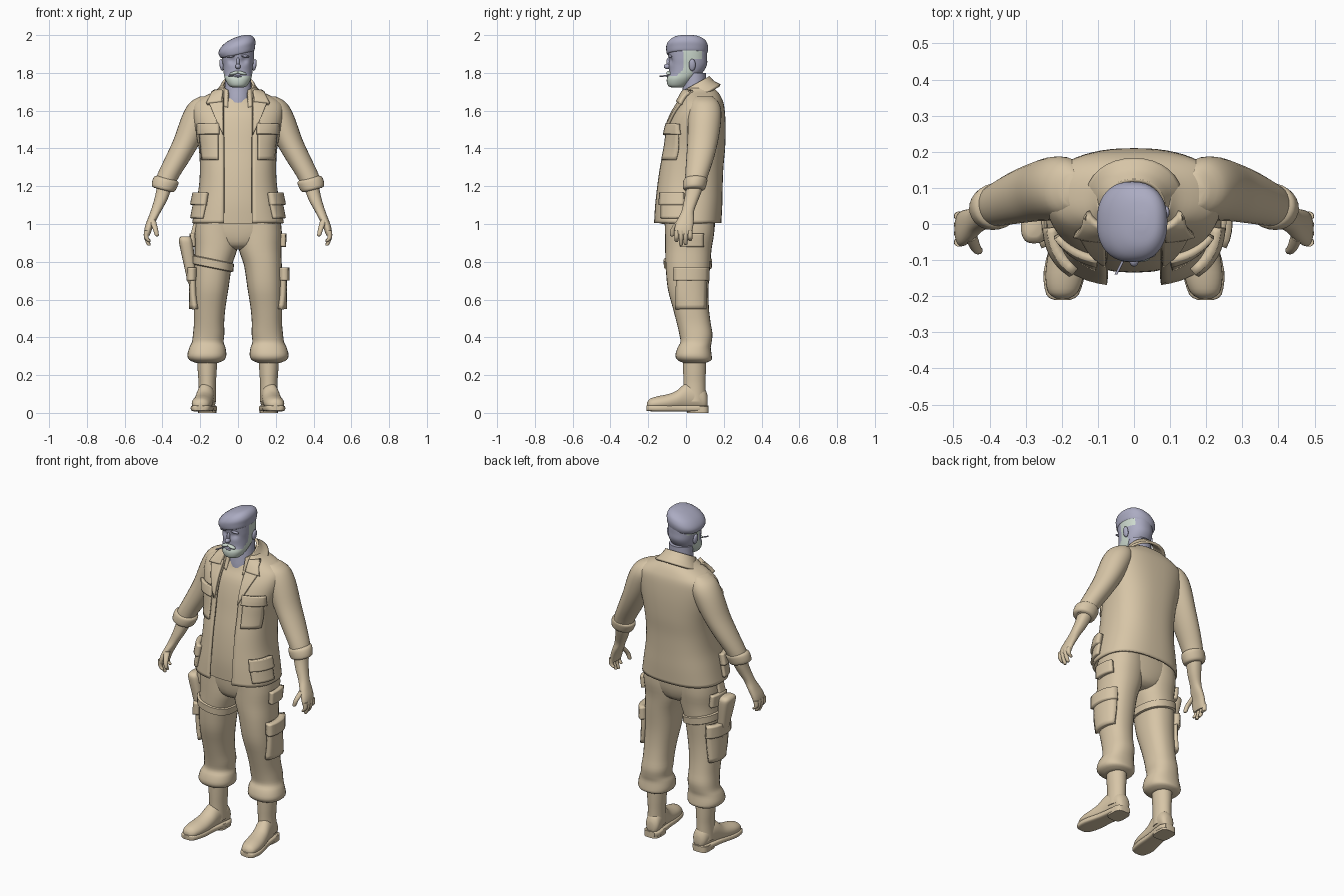
import bpy, bmesh, math
from mathutils import Vector, Matrix
from mathutils.bvhtree import BVHTree


def material(name, rgb):
    m = bpy.data.materials.new(name)
    m.diffuse_color = (*rgb, 1)
    return m


TAN = material("tan cloth", (0.68, 0.56, 0.385))
SKIN = material("blue grey", (0.41, 0.41, 0.54))
HAIR = material("pale green grey", (0.61, 0.70, 0.62))


def finish(name, bm, mat, mirror=False, recalc=True, solid=0, offset=-1):
    if recalc:
        bmesh.ops.recalc_face_normals(bm, faces=bm.faces)
    me = bpy.data.meshes.new(name)
    bm.to_mesh(me)
    bm.free()
    me.materials.append(mat)
    ob = bpy.data.objects.new(name, me)
    bpy.context.collection.objects.link(ob)
    if solid:
        s = ob.modifiers.new("Thickness", 'SOLIDIFY')
        s.thickness, s.offset = solid, offset
    if mirror:
        ob.modifiers.new("Mirror", 'MIRROR')
    return ob


def smooth_rings(rings, sub):
    """Catmull-Rom interpolation of ring tuples."""
    out = []
    for i in range(len(rings) - 1):
        p0, p1 = rings[max(i - 1, 0)], rings[i]
        p2, p3 = rings[i + 1], rings[min(i + 2, len(rings) - 1)]
        for k in range(sub):
            t = k / sub
            out.append([0.5 * (2 * b + (c - a) * t + (2 * a - 5 * b + 4 * c - d) * t * t
                               + (3 * b - a - 3 * c + d) * t ** 3)
                        for a, b, c, d in zip(p0, p1, p2, p3)])
    return out + [list(rings[-1])]


def loft(name, rings, mat=TAN, axis='z', seg=28, power=2.0, sub=3, gap=0, warp=None,
         mirror=False, solid=0):
    """Skin rings (t, centre1, centre2, radius1, radius2); gap leaves the front open."""
    bm = bmesh.new()
    rows = []
    for t, c1, c2, r1, r2 in smooth_rings(rings, sub):
        a0 = math.asin(min(gap / r1, 0.95) ** (power / 2)) if gap else 0
        n = seg + 1 if gap else seg
        row = []
        for j in range(n):
            a = a0 + (2 * math.pi - 2 * a0) * j / seg
            s, c = math.sin(a), -math.cos(a)
            u = c1 + r1 * math.copysign(abs(s) ** (2 / power), s)
            v = c2 + r2 * math.copysign(abs(c) ** (2 / power), c)
            co = Vector((u, v, t) if axis == 'z' else (u, t, v))
            row.append(bm.verts.new(warp(co) if warp else co))
        rows.append(row)
    for lo, hi in zip(rows, rows[1:]):
        for j in range(seg):
            k = (j + 1) % len(lo)
            bm.faces.new((lo[j], lo[k], hi[k], hi[j]))
    if not gap:
        bm.faces.new(rows[0][::-1])
        bm.faces.new(rows[-1])
    return finish(name, bm, mat, mirror, not gap, solid)


def ellipsoid(name, loc, size, mat, mirror=False, rot=0):
    bm = bmesh.new()
    m = Matrix.Translation(loc) @ Matrix.Rotation(rot, 4, 'Y') @ Matrix.Diagonal((*size, 1))
    bmesh.ops.create_uvsphere(bm, u_segments=16, v_segments=10, radius=1, matrix=m)
    return finish(name, bm, mat, mirror)


def patch(name, target, quad, axis, thick=0.012, mirror=True, sign=1, n=8):
    """Cloth plate with four corners, projected on the target surface."""
    me = target.data
    tree = BVHTree.FromPolygons([v.co for v in me.vertices], [tuple(p.vertices) for p in me.polygons])
    d = Vector((0, 1, 0)) if axis == 'y' else Vector((-sign, 0, 0))
    a, b, c, e = [Vector(q) for q in quad]
    bm = bmesh.new()
    g = []
    for i in range(n + 1):
        for j in range(n + 1):
            p = a.lerp(b, i / n).lerp(e.lerp(c, i / n), j / n)
            o = Vector((p.x, -1, p.y)) if axis == 'y' else Vector((sign, p.x, p.y))
            hit = tree.ray_cast(o, d)[0] or tree.find_nearest(o + d)[0]
            g.append(bm.verts.new(hit - d * thick * 0.5))
    for i in range(n):
        for j in range(n):
            k = i * (n + 1) + j
            bm.faces.new((g[k], g[k + 1], g[k + n + 2], g[k + n + 1]))
    return finish(name, bm, TAN, mirror, True, thick, 0)


def shear(k, axis, centre):
    def f(co):
        co.z += k * (co[axis] - centre)
        return co
    return f


# Boots
loft("boot_foot", [(-.206, .198, .04, .018, .016), (-.19, .197, .045, .04, .03), (-.15, .193, .05, .052, .038),
                   (-.10, .187, .055, .054, .043), (-.05, .18, .065, .05, .052), (0, .172, .085, .047, .072),
                   (.06, .163, .085, .046, .07), (.1, .158, .07, .04, .055), (.115, .157, .06, .02, .03)],
     axis='y', mirror=True)
loft("boot_shaft", [(.06, .165, .045, .048, .06), (.15, .163, .045, .046, .058), (.22, .163, .045, .05, .06),
                    (.32, .163, .045, .055, .062)], mirror=True)
loft("boot_sole", [(-.21, .199, .025, .022, .013), (-.195, .198, .025, .045, .016), (-.13, .192, .024, .058, .017),
                   (-.03, .176, .024, .05, .017), (.08, .16, .024, .05, .017), (.118, .157, .024, .03, .015)],
     axis='y', power=4, mirror=True)
loft("boot_heel", [(0, .163, .063, .048, .057), (.035, .163, .063, .048, .057)], power=3.5, sub=1, mirror=True)

# Trousers
leg = loft("trouser_leg", [(.265, .165, .045, .06, .06), (.28, .165, .045, .092, .09), (.305, .165, .04, .103, .096),
                           (.345, .162, .043, .096, .088), (.375, .16, .053, .084, .083), (.42, .155, .052, .083, .088),
                           (.48, .153, .04, .08, .09), (.56, .15, .025, .084, .096), (.66, .142, .011, .092, .108),
                           (.78, .132, .01, .1, .118), (.87, .116, .013, .113, .123), (.96, .115, .02, .117, .13),
                           (1.06, .11, .02, .11, .13)], power=2.3, mirror=True)
loft("trouser_hips", [(.865, 0, .02, .06, .07), (.89, 0, .018, .13, .11), (.96, 0, .02, .21, .13),
                      (1.06, 0, .02, .21, .135)], power=2.4)
patch("cargo_pocket", leg, [(-.05, .55), (.1, .55), (.105, .74), (-.05, .74)], 'x', .025)
patch("cargo_flap", leg, [(-.06, .70), (.11, .70), (.11, .77), (-.06, .77)], 'x', .04)
patch("hip_flap", leg, [(-.03, .88), (.09, .88), (.09, .95), (-.03, .95)], 'x', .025)

# Thigh holster and strap
loft("holster", [(.68, -.24, 0, .012, .02), (.69, -.243, 0, .022, .03), (.78, -.256, 0, .03, .04),
                 (.88, -.272, 0, .036, .052), (.92, -.278, 0, .035, .052), (.935, -.278, 0, .022, .035)], power=2.8)
loft("holster_strap", [(.765, -.134, .01, .1, .118), (.77, -.134, .01, .109, .127), (.81, -.132, .01, .111, .129),
                       (.815, -.132, .01, .1, .118)], sub=1, power=2.3, warp=shear(-.2, 0, -.134))
loft("holster_hanger", [(.90, -.25, 0, .012, .03), (1.04, -.215, 0, .012, .03)], sub=1, power=4)

# Shirt and neck
loft("shirt", [(1.0, 0, .01, .2, .14), (1.1, 0, .015, .19, .15), (1.2, 0, .02, .18, .15), (1.3, 0, .03, .175, .148),
               (1.4, 0, .045, .175, .145), (1.5, 0, .055, .18, .137), (1.58, 0, .062, .18, .122),
               (1.63, 0, .065, .13, .098), (1.665, 0, .06, .085, .08)], power=2.4)
loft("neck", [(1.58, 0, .05, .075, .078), (1.65, 0, .045, .073, .073), (1.72, 0, .045, .07, .062),
              (1.80, 0, .048, .068, .058)], SKIN)

# Jacket body with open front, collar and lapels
jacket = loft("jacket_body", [(1.005, 0, .007, .243, .18), (1.1, 0, .012, .225, .18), (1.2, 0, .018, .207, .176),
                              (1.3, 0, .027, .202, .171), (1.4, 0, .042, .208, .165), (1.5, 0, .053, .228, .157),
                              (1.58, 0, .067, .242, .14), (1.635, 0, .08, .236, .12), (1.67, 0, .082, .19, .105),
                              (1.70, 0, .078, .128, .09), (1.72, 0, .07, .1, .075)],
              seg=56, power=2.5, sub=4, gap=.075, solid=.012)
loft("jacket_collar", [(1.672, 0, .068, .135, .115), (1.705, 0, .058, .108, .094), (1.735, 0, .052, .092, .08),
                       (1.748, 0, .05, .086, .074)], gap=.055, power=2.1, solid=.014, warp=shear(.55, 1, .06))
patch("jacket_lapel", jacket, [(.078, 1.47), (.12, 1.56), (.155, 1.645), (.078, 1.67)], 'y', .016)
patch("collar_leaf", jacket, [(.085, 1.645), (.165, 1.635), (.13, 1.70), (.08, 1.705)], 'y', .024)
patch("chest_pocket", jacket, [(.105, 1.34), (.19, 1.34), (.205, 1.5), (.105, 1.5)], 'y', .01)
patch("chest_flap", jacket, [(.1, 1.475), (.212, 1.475), (.212, 1.53), (.1, 1.53)], 'y', .022)
patch("side_pocket", jacket, [(-.13, 1.03), (-.01, 1.03), (-.01, 1.12), (-.13, 1.12)], 'x', .016)
patch("side_flap", jacket, [(-.135, 1.10), (-.01, 1.10), (-.01, 1.165), (-.13, 1.165)], 'x', .03)

# Sleeves with rolled cuffs
loft("sleeve", [(1.19, .393, .045, .05, .052), (1.25, .372, .055, .06, .06), (1.35, .317, .075, .069, .073),
                (1.45, .265, .09, .075, .082), (1.55, .222, .098, .083, .088), (1.61, .198, .1, .08, .085),
                (1.65, .185, .098, .062, .07), (1.675, .17, .095, .03, .045)], mirror=True)
loft("sleeve_cuff", [(1.178, .397, .042, .045, .045), (1.186, .396, .043, .06, .058), (1.215, .387, .047, .066, .063),
                     (1.238, .379, .051, .064, .062), (1.248, .375, .053, .05, .05)], mirror=True,
     warp=shear(.25, 0, .39))

# Forearms, hands, fingers and thumbs
loft("forearm_and_palm", [(.94, .48, -.015, .013, .043), (.955, .479, -.015, .018, .047), (.99, .47, -.01, .022, .048),
                          (1.03, .452, .0, .025, .042), (1.07, .434, .01, .028, .033), (1.12, .412, .025, .034, .037),
                          (1.17, .396, .04, .038, .042), (1.22, .385, .05, .04, .045)], mirror=True, power=2.3)
for i, tip in enumerate((.905, .885, .89, .91)):
    y = -.05 + .024 * i
    loft("finger", [(tip, .47, y, .005, .005), (tip + .006, .473, y, .01, .01), (.93, .486, y, .012, .012),
                    (.965, .484, y, .014, .013)], seg=12, mirror=True)
loft("thumb", [(.935, .428, -.074, .005, .005), (.942, .43, -.073, .011, .011), (.975, .438, -.066, .014, .014),
               (1.02, .453, -.03, .018, .018)], seg=12, mirror=True)


# Head with eye sockets and beard colouring
def sockets(co):
    if co.y < 0:
        d = ((abs(co.x) - .033) ** 2 + (co.z - 1.866) ** 2) / .018 ** 2
        co.y += .012 * math.exp(-d)
    return co


head = loft("head", [(1.722, 0, -.045, .025, .025), (1.732, 0, -.045, .048, .05), (1.765, 0, -.028, .068, .074),
                     (1.80, 0, -.002, .076, .088), (1.84, 0, .01, .08, .1), (1.88, 0, .01, .084, .102),
                     (1.93, 0, .008, .084, .102), (1.95, 0, .008, .07, .085)],
            SKIN, seg=64, sub=7, power=2.2, warp=sockets)
head.data.materials.append(HAIR)
for p in head.data.polygons:
    x, y, z = p.center
    beard = y < .035 and z < 1.785 + max(0, y + .05) * .9
    sideburn = -.01 < y < .035 and 1.80 < z
    hair = 0 < y < .085 and z > 1.872
    p.material_index = int(beard or sideburn or hair)

# Facial features
ellipsoid("nose", (0, -.098, 1.834), (.014, .02, .014), SKIN)
ellipsoid("nose_bridge", (0, -.09, 1.857), (.009, .014, .026), SKIN)
ellipsoid("brow", (.035, -.083, 1.889), (.026, .012, .007), SKIN, True, .15)
ellipsoid("ear", (.087, .033, 1.842), (.011, .018, .032), SKIN, True, .15)
ellipsoid("moustache", (.02, -.091, 1.799), (.027, .014, .009), HAIR, True, .25)
ellipsoid("mouth", (0, -.093, 1.781), (.02, .011, .005), SKIN)
loft("cigarette", [(-.14, -.05, 1.782, .004, .004), (-.085, -.022, 1.786, .004, .004)], SKIN, axis='y', seg=10, sub=1)

# Beret, drooping to one side
loft("beret", [(1.897, -.002, .005, .08, .098), (1.902, -.003, .005, .09, .106), (1.925, -.006, .006, .097, .111),
               (1.948, -.002, .006, .094, .109), (1.97, .005, .007, .078, .095), (1.986, .014, .006, .05, .065),
               (1.993, .02, .005, .015, .02)], SKIN, seg=40, sub=4, power=2.3, warp=shear(.22, 0, 0))

# Smooth shading with sharp creases kept
bpy.ops.object.select_all(action='SELECT')
bpy.context.view_layer.objects.active = head
bpy.ops.object.shade_smooth_by_angle(angle=math.radians(42))
